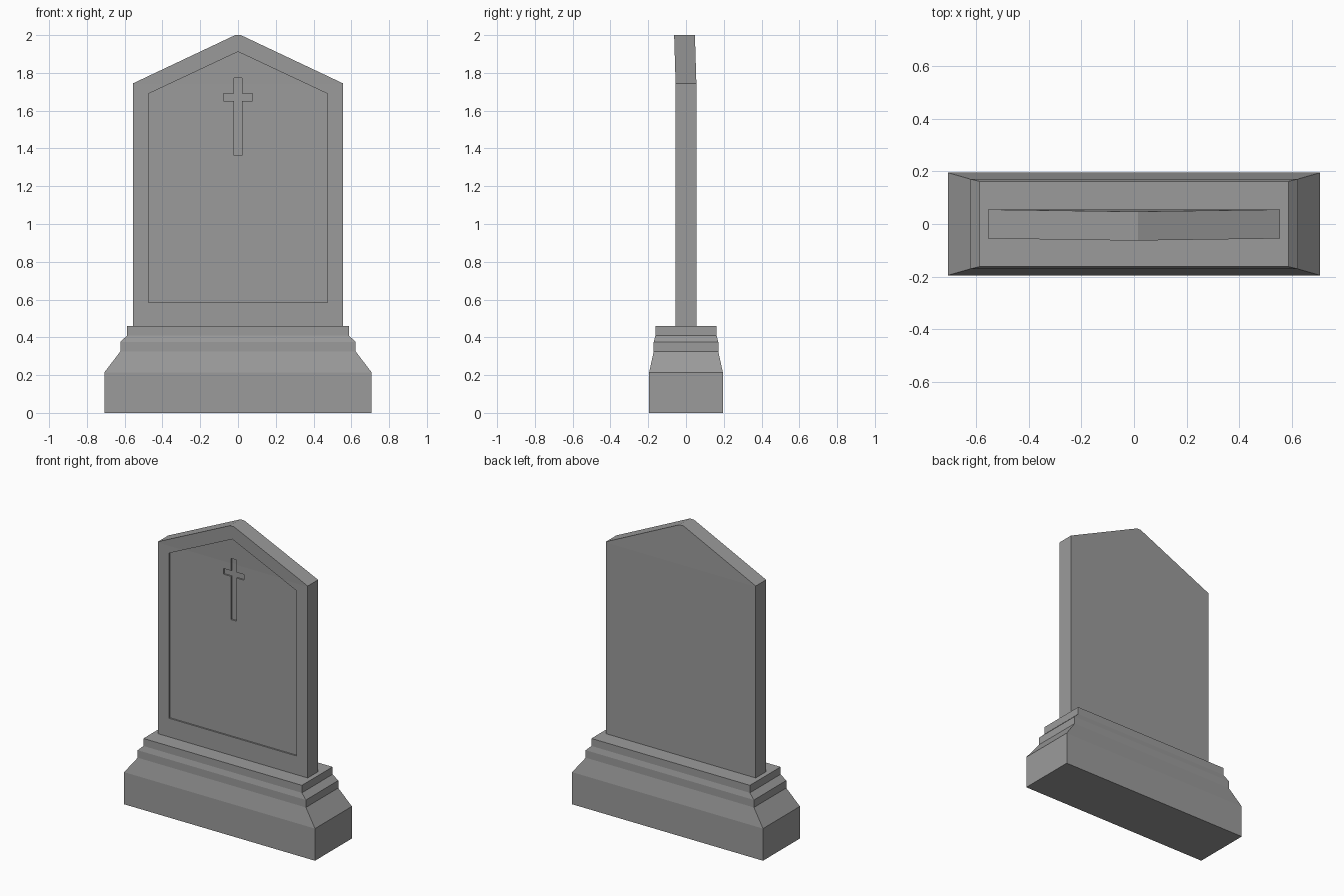
import bpy, bmesh

cube = bpy.data.objects.get("Cube")
if cube:
    bpy.data.objects.remove(cube, do_unlink=True)

# One weathered grey stone
stone = bpy.data.materials.new("grey_stone")
stone.use_nodes = True
GREY = (0.33, 0.33, 0.33, 1)
stone.diffuse_color = GREY
bsdf = stone.node_tree.nodes["Principled BSDF"]
bsdf.inputs["Base Color"].default_value = GREY
bsdf.inputs["Roughness"].default_value = 0.9


def add_object(name, bm):
    bmesh.ops.recalc_face_normals(bm, faces=bm.faces[:])
    mesh = bpy.data.meshes.new(name)
    bm.to_mesh(mesh)
    bm.free()
    mesh.materials.append(stone)
    obj = bpy.data.objects.new(name, mesh)
    bpy.context.collection.objects.link(obj)
    return obj


def mirrored(half):
    """Close an outline given as its right half, listed from top to bottom."""
    return half + [(-x, z) for x, z in reversed(half) if x > 0]


def extrude_outline(name, outline, y0, y1):
    bm = bmesh.new()
    face = bm.faces.new([bm.verts.new((x, y0, z)) for x, z in outline])
    ext = bmesh.ops.extrude_face_region(bm, geom=[face])
    verts = [v for v in ext["geom"] if isinstance(v, bmesh.types.BMVert)]
    bmesh.ops.translate(bm, verts=verts, vec=(0, y1 - y0, 0))
    return add_object(name, bm)


def carve(target, cutter):
    mod = target.modifiers.new("carve", 'BOOLEAN')
    mod.operation = 'DIFFERENCE'
    mod.solver = 'EXACT'
    mod.object = cutter
    bpy.context.view_layer.objects.active = target
    bpy.ops.object.modifier_apply(modifier=mod.name)
    bpy.data.objects.remove(cutter, do_unlink=True)


# Stepped plinth: rectangular rings of (half width, half depth, height)
bm = bmesh.new()
previous = None
for hx, hy, z in [(0.707, 0.195, 0), (0.707, 0.195, 0.215), (0.623, 0.171, 0.325),
                  (0.623, 0.171, 0.375), (0.587, 0.162, 0.41), (0.587, 0.162, 0.46)]:
    ring = [bm.verts.new((sx * hx, sy * hy, z))
            for sx, sy in ((-1, -1), (1, -1), (1, 1), (-1, 1))]
    if previous:
        for i in range(4):
            j = (i + 1) % 4
            bm.faces.new((previous[i], previous[j], ring[j], ring[i]))
    else:
        bm.faces.new(ring[::-1])
    previous = ring
bm.faces.new(previous)
add_object("plinth", bm)

# Upright slab with a gabled top
FRONT = -0.055
slab = extrude_outline("headstone_slab", mirrored(
    [(0.015, 2.0), (0.555, 1.745), (0.555, 0.45)]), FRONT, -FRONT)

# Sunken front panel, then a cross carved into it
panel = extrude_outline("panel_cutter", mirrored(
    [(0, 1.912), (0.473, 1.69), (0.473, 0.585)]), FRONT - 0.1, FRONT + 0.01)
carve(slab, panel)
cross = extrude_outline("cross_cutter", mirrored(
    [(0.02, 1.773), (0.02, 1.69), (0.077, 1.69), (0.077, 1.652),
     (0.02, 1.652), (0.02, 1.363)]), FRONT - 0.1, FRONT + 0.02)
carve(slab, cross)

# The gable leans very slightly forward
BEND = 1.74
bm = bmesh.new()
bm.from_mesh(slab.data)
bmesh.ops.bisect_plane(bm, geom=bm.verts[:] + bm.edges[:] + bm.faces[:],
                       plane_co=(0, 0, BEND), plane_no=(0, 0, 1))
for v in bm.verts:
    v.co.y -= 0.03 * max(0, v.co.z - BEND)
bm.to_mesh(slab.data)
bm.free()
